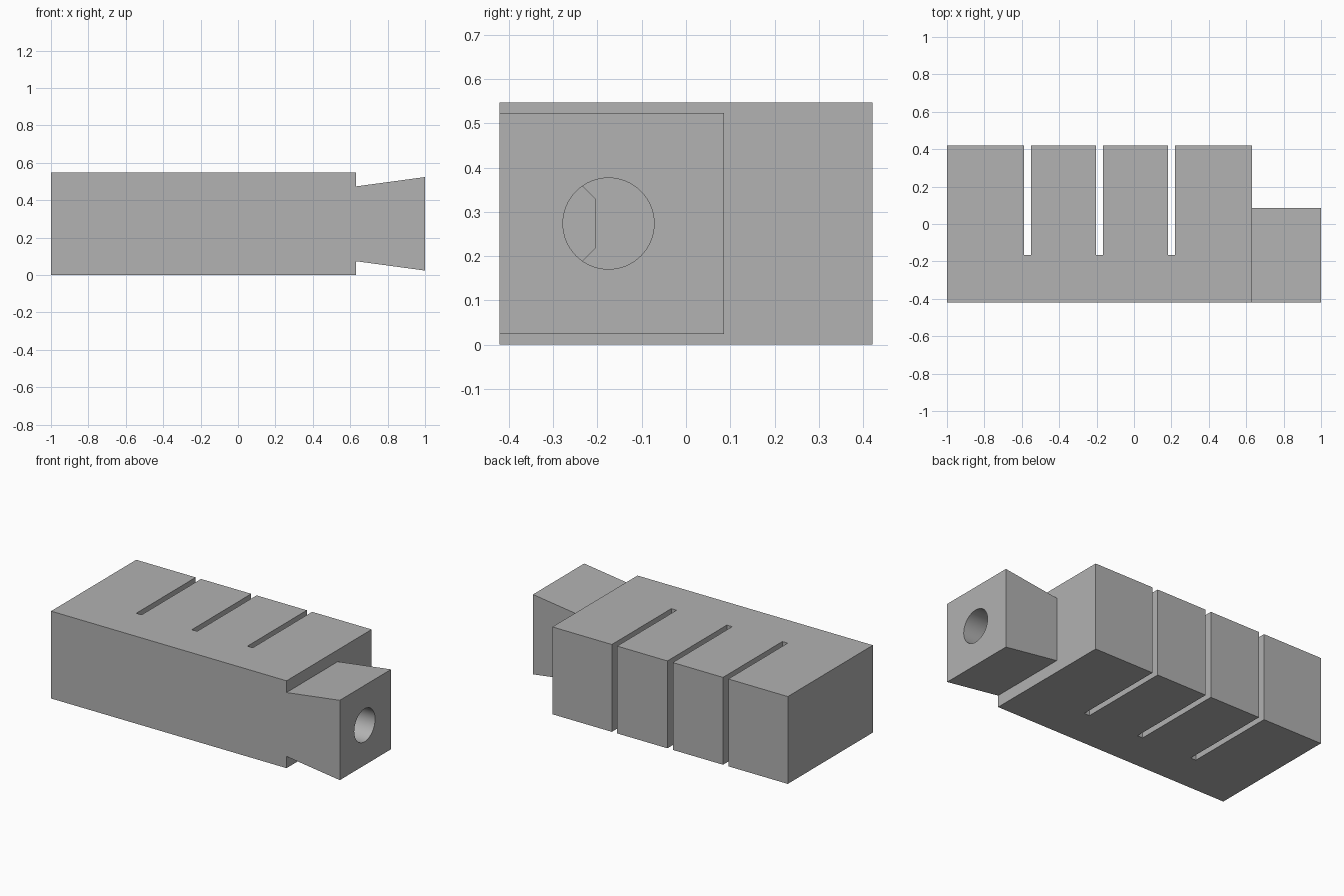
import bpy, bmesh
from math import radians
from mathutils import Matrix

if "Cube" in bpy.data.objects:
    bpy.data.objects.remove(bpy.data.objects["Cube"], do_unlink=True)

HALF_Y, HEIGHT = 0.421, 0.547
MID_Z = HEIGHT / 2
BODY_END = 0.631
SLOTS = [(-0.588, -0.551), (-0.203, -0.166), (0.182, 0.219)]
SLOT_FLOOR = -0.167
WALL = 0.038

grey = bpy.data.materials.new("plain_grey")
grey.use_nodes = True
colour = (0.445, 0.445, 0.445, 1)
grey.diffuse_color = colour
grey.node_tree.nodes["Principled BSDF"].inputs["Base Color"].default_value = colour


def add_object(name, bm):
    bmesh.ops.recalc_face_normals(bm, faces=bm.faces[:])
    mesh = bpy.data.meshes.new(name)
    bm.to_mesh(mesh)
    bm.free()
    mesh.materials.append(grey)
    obj = bpy.data.objects.new(name, mesh)
    bpy.context.collection.objects.link(obj)
    return obj


def prism(name, points, offset):
    """Extrude a closed outline along an offset vector."""
    bm = bmesh.new()
    face = bm.faces.new([bm.verts.new(p) for p in points])
    moved = bmesh.ops.extrude_face_region(bm, geom=[face])["geom"]
    verts = [g for g in moved if isinstance(g, bmesh.types.BMVert)]
    bmesh.ops.translate(bm, verts=verts, vec=offset)
    return add_object(name, bm)


def combine(target, tool, operation):
    """Apply a boolean and remove the tool."""
    tool.hide_render = True
    mod = target.modifiers.new(operation.lower(), "BOOLEAN")
    mod.operation, mod.solver, mod.object = operation, "EXACT", tool
    bpy.context.view_layer.objects.active = target
    bpy.ops.object.modifier_apply(modifier=mod.name)
    bpy.data.objects.remove(tool, do_unlink=True)


# Segmented body: comb outline with slots open to the back
outline = [(-1, -HALF_Y), (BODY_END, -HALF_Y), (BODY_END, HALF_Y)]
for x0, x1 in reversed(SLOTS):
    outline += [(x1, HALF_Y), (x1, SLOT_FLOOR), (x0, SLOT_FLOOR), (x0, HALF_Y)]
outline.append((-1, HALF_Y))
body = prism("segmented_body", [(x, y, 0) for x, y in outline], (0, 0, HEIGHT))

# Flared end block, narrowest where it meets the body
flare = [(BODY_END, -0.2), (1, -0.25), (1, 0.25), (BODY_END, 0.2)]
block = prism("flared_end", [(x, -HALF_Y, MID_Z + z) for x, z in flare],
              (0, HALF_Y + 0.086, 0))
combine(body, block, "UNION")

# Hollow chamber inside each segment
starts = [-1] + [s[1] for s in SLOTS]
ends = [s[0] for s in SLOTS] + [BODY_END]
y0, y1 = -HALF_Y + WALL, HALF_Y - WALL
for x0, x1 in zip(starts, ends):
    a, b = x0 + WALL, x1 - WALL
    chamber = prism("chamber", [(a, y0, WALL), (b, y0, WALL), (b, y1, WALL), (a, y1, WALL)],
                    (0, 0, HEIGHT - 2 * WALL))
    combine(body, chamber, "DIFFERENCE")

# Chamfered channel that links the chambers
section = [(-0.265, -0.115), (-0.205, -0.055), (-0.205, 0.055), (-0.265, 0.115),
           (-0.31, 0.115), (-0.37, 0.055), (-0.37, -0.055), (-0.31, -0.115)]
channel = prism("channel", [(-0.8, y, MID_Z + z) for y, z in section], (1.2, 0, 0))
combine(body, channel, "DIFFERENCE")

# Round inlet through the end block
bm = bmesh.new()
bmesh.ops.create_cone(bm, cap_ends=True, segments=64, radius1=0.103, radius2=0.103, depth=0.6,
                      matrix=Matrix.Translation((0.8, -0.175, MID_Z))
                      @ Matrix.Rotation(radians(90), 4, "Y"))
combine(body, add_object("inlet", bm), "DIFFERENCE")

# Smooth bore with crisp edges
bpy.ops.object.select_all(action="DESELECT")
body.select_set(True)
bpy.context.view_layer.objects.active = body
bpy.ops.object.shade_smooth_by_angle(angle=radians(25))
